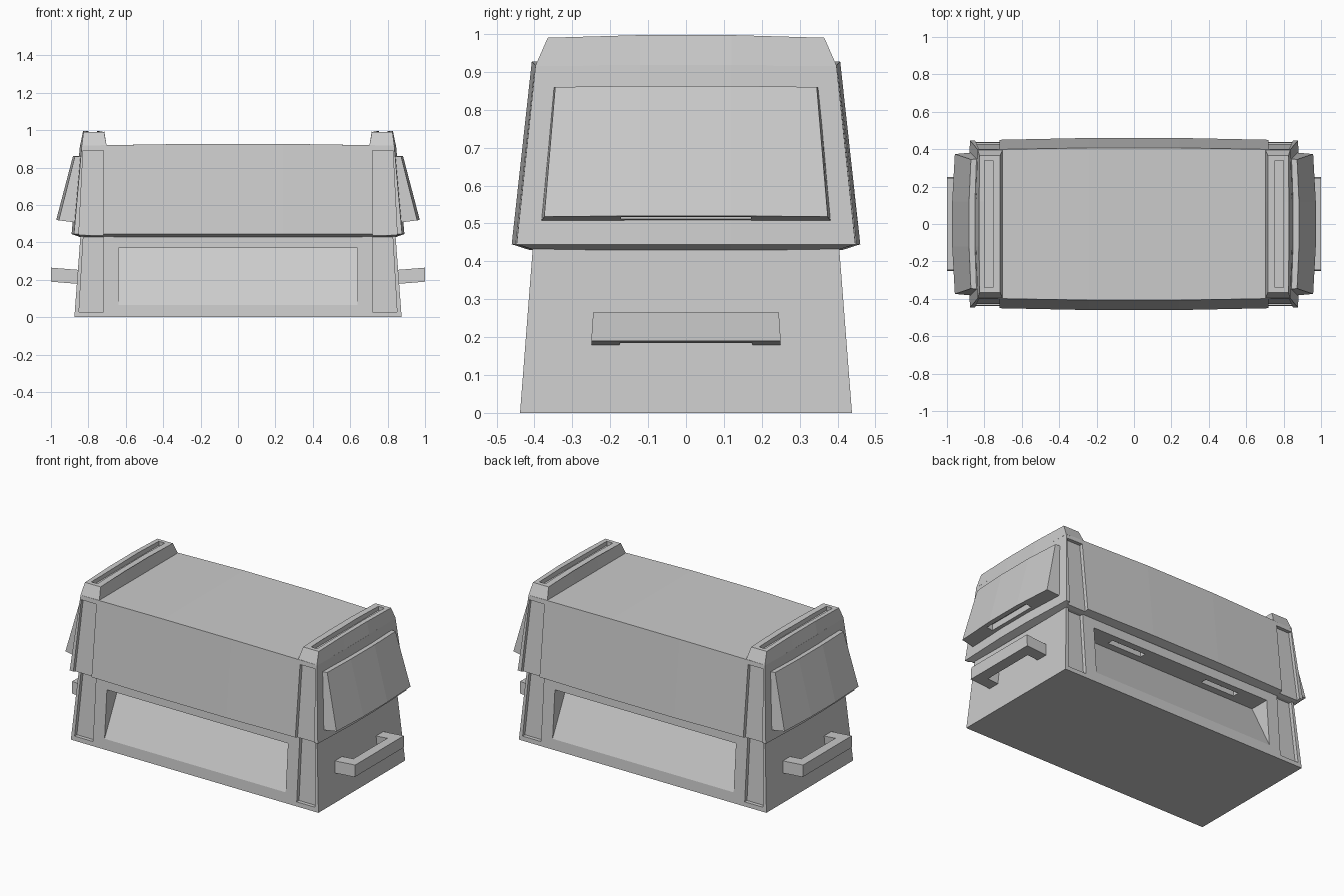
import bpy, bmesh

if "Cube" in bpy.data.objects:
    bpy.data.objects.remove(bpy.data.objects["Cube"])


def make(name, verts, faces):
    bm = bmesh.new()
    vs = [bm.verts.new(v) for v in verts]
    for f in faces:
        bm.faces.new([vs[i] for i in f])
    bmesh.ops.recalc_face_normals(bm, faces=bm.faces)
    me = bpy.data.meshes.new(name)
    bm.to_mesh(me)
    bm.free()
    ob = bpy.data.objects.new(name, me)
    bpy.context.collection.objects.link(ob)
    return ob


def loft(name, rings, cap=True):
    """Join equal-length rings of points into a closed solid."""
    n = len(rings[0])
    faces = [(k * n + i, k * n + (i + 1) % n, (k + 1) * n + (i + 1) % n, (k + 1) * n + i)
             for k in range(len(rings) - 1) for i in range(n)]
    faces.append(tuple(range(n)))
    o = (len(rings) - 1) * n
    if cap:
        faces.append(tuple(range(o, o + n)))
    else:  # arched top: split into three strips
        faces += [tuple(o + i for i in f) for f in ((0, 1, 8, 9, 10, 11), (1, 2, 7, 8), (2, 3, 4, 5, 6, 7))]
    return make(name, [p for r in rings for p in r], faces)


def rect(x0, x1, y0, y1, z):
    return [(x0, y0, z), (x1, y0, z), (x1, y1, z), (x0, y1, z)]


def box(name, x0, x1, y0, y1, z0, z1):
    return loft(name, [rect(x0, x1, y0, y1, z0), rect(x0, x1, y0, y1, z1)])


def cut(target, cutter):
    m = target.modifiers.new("cut", 'BOOLEAN')
    m.operation, m.solver, m.object = 'DIFFERENCE', 'EXACT', cutter
    cutter.hide_render = True
    bpy.context.view_layer.objects.active = target
    bpy.ops.object.modifier_apply(modifier=m.name)
    bpy.data.objects.remove(cutter)


def lid_ring(hx, hy, z, bow=0.013, arch=0.0):
    """Rectangle with gently bowed sides."""
    X, Y = hx + bow, hy + bow
    return [(-hx, -hy, z), (-.24, -Y, z + arch), (.24, -Y, z + arch), (hx, -hy, z),
            (X, -.12, z), (X, .12, z), (hx, hy, z), (.24, Y, z + arch),
            (-.24, Y, z + arch), (-hx, hy, z), (-X, .12, z), (-X, -.12, z)]


# main bodies
base = loft("base_box", [rect(-.875, .875, -.438, .438, 0), rect(-.842, .842, -.404, .404, .44)])
lid = loft("lid", [lid_ring(.835, .4, .43), lid_ring(.877, .447, .445),
                   lid_ring(.835, .397, .918, .01, .009)], cap=False)

for sy in (-1, 1):
    # sloped front and back bays with vents in their ceilings
    prof = [(.436, .06), (.28, .37), (.6, .37), (.6, .06)]
    cut(base, loft("bay_cutter", [[(x, sy * y, z) for y, z in prof] for x in (-.64, .64)]))
    for sx in (-1, 1):
        cut(base, box("vent_cutter", sx * .345 - .12, sx * .345 + .12,
                      sy * .345 - .02, sy * .345 + .02, .35, .4))
        # vertical corner channels through base and lid
        cut(base, loft("channel_cutter", [
            rect(sx * .72, sx * .85, sy * .412, sy * .6, .028),
            rect(sx * .72, sx * .825, sy * .379, sy * .6, .46)]))
        cut(lid, loft("channel_cutter", [
            rect(sx * .72, sx * .852, sy * .429, sy * .6, .42),
            rect(sx * .72, sx * .828, sy * .379, sy * .6, .892)]))

for sx, side in ((-1, "left"), (1, "right")):
    # raised roof ridge with a long slot
    ridge_top = [(.716, -.365, .99), (.826, -.365, .99), (.828, -.12, .997), (.828, .12, .997),
                 (.826, .365, .99), (.716, .365, .99), (.716, .12, .997), (.716, -.12, .997)]
    ridge_low = [(.702, -.398, .915), (.836, -.398, .915), (.845, -.12, .915), (.845, .12, .915),
                 (.836, .398, .915), (.702, .398, .915), (.702, .12, .915), (.702, -.12, .915)]
    ridge = loft(side + "_roof_ridge", [[(sx * x, y, z) for x, y, z in r] for r in (ridge_low, ridge_top)])
    cut(ridge, box("slot_cutter", sx * .755, sx * .798, -.34, .34, .965, 1.1))

    # flared end hood with a slot underneath
    low = [(.84, -.384, .503), (.958, -.374, .518), (.972, -.12, .52),
           (.972, .12, .52), (.958, .374, .518), (.84, .384, .503)]
    high = [(.81, -.352, .858), (.872, -.345, .86), (.882, -.12, .863),
            (.882, .12, .863), (.872, .345, .86), (.81, .352, .858)]
    hood = loft(side + "_end_hood", [[(sx * x, y, z) for x, y, z in r] for r in (low, high)])
    cut(hood, box("slot_cutter", sx * .905, sx * .945, -.172, .172, .45, .55))

    # carry handle, U shaped in plan
    plan = [(.82, -.25), (1, -.25), (1, .25), (.82, .25), (.82, .175),
            (.935, .175), (.935, -.175), (.82, -.175)]
    handle = [[(sx * x, y * k, z + (x - 1) * .08) for x, y in plan]
              for z, k in ((.19, 1), (.265, .98))]
    loft(side + "_handle", handle)
